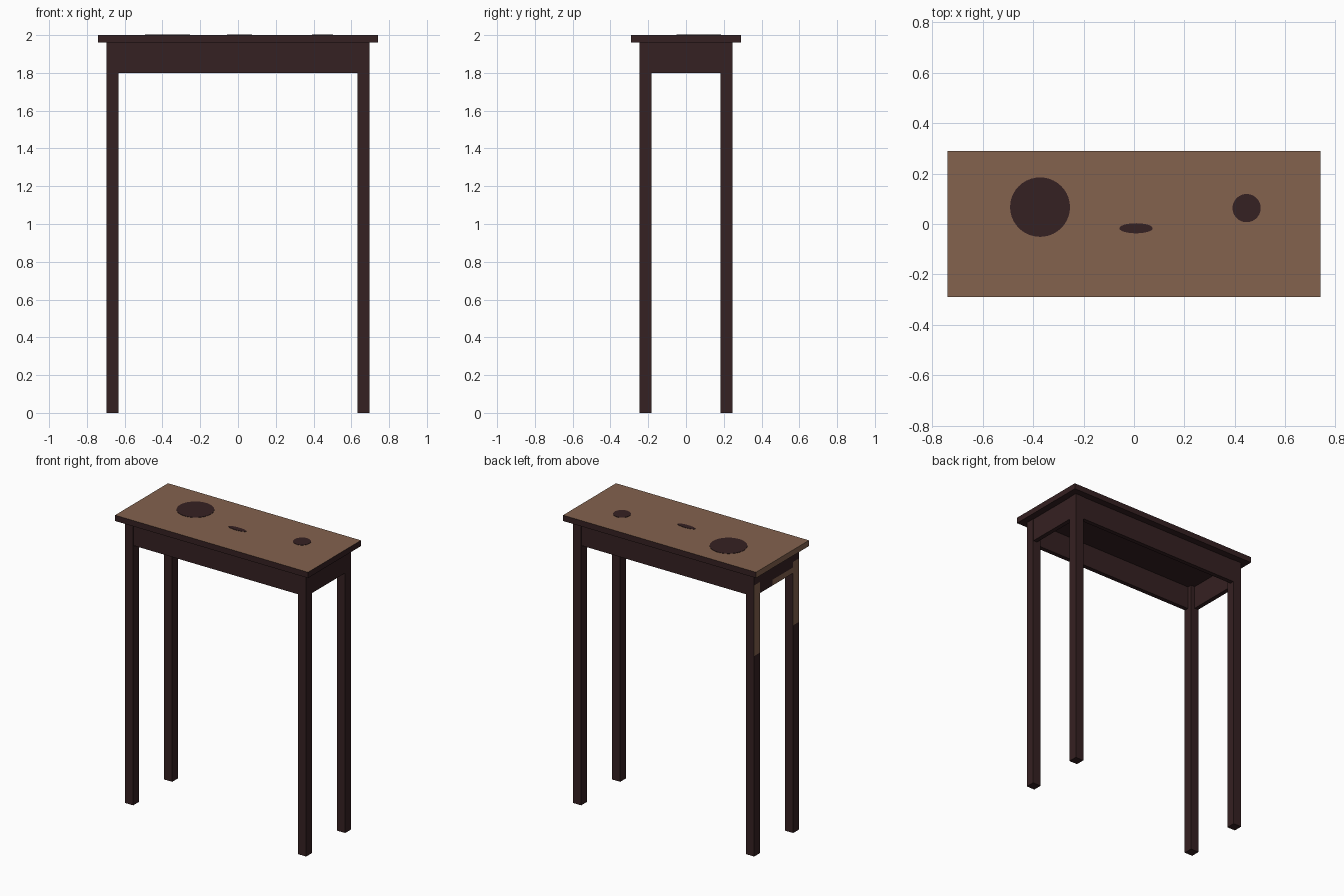
import bpy
import bmesh
from mathutils import Matrix

cube = bpy.data.objects.get("Cube")
if cube:
    bpy.data.objects.remove(cube, do_unlink=True)


def make_material(name, color):
    mat = bpy.data.materials.new(name)
    mat.use_nodes = True
    mat.diffuse_color = color
    mat.node_tree.nodes["Principled BSDF"].inputs["Base Color"].default_value = color
    return mat


DARK = make_material("dark_wood", (0.036, 0.015, 0.016, 1))
LIGHT = make_material("worn_light_wood", (0.227, 0.122, 0.076, 1))


def finish(name, bm, is_light=None):
    """Turn a bmesh into an object, colouring the faces chosen by the rule."""
    bm.normal_update()
    if is_light:
        for face in bm.faces:
            face.material_index = int(is_light(face.normal, face.calc_center_median()))
    mesh = bpy.data.meshes.new(name)
    bm.to_mesh(mesh)
    bm.free()
    mesh.materials.append(DARK)
    mesh.materials.append(LIGHT)
    obj = bpy.data.objects.new(name, mesh)
    bpy.context.collection.objects.link(obj)
    return obj


def box(name, low, high, is_light=None, cuts=()):
    """Box between two corners, sliced at (axis, position) cuts."""
    bm = bmesh.new()
    size = [h - l for l, h in zip(low, high)]
    mid = [(h + l) / 2 for l, h in zip(low, high)]
    bmesh.ops.create_cube(bm, size=1, matrix=Matrix.Translation(mid) @ Matrix.Diagonal((*size, 1)))
    for axis, position in cuts:
        normal, point = [0, 0, 0], [0, 0, 0]
        normal[axis], point[axis] = 1, position
        bmesh.ops.bisect_plane(bm, geom=bm.verts[:] + bm.edges[:] + bm.faces[:],
                               plane_co=point, plane_no=normal)
    return finish(name, bm, is_light)


TOP, UNDER, APRON_Z = 2.0, 1.96, 1.80
LEG_X, LEG_Y, LEG_W = 0.695, 0.245, 0.063
APRON_T = 0.03

# Table top: worn surface and right end
box("table_top", (-0.74, -0.29, UNDER), (0.74, 0.29, TOP),
    lambda n, c: n.z > 0.5 or n.x < -0.5)

# Legs: the two right ones have a worn patch on the outer face
for side, sx in (("left", 1), ("right", -1)):
    for end, sy in (("front", -1), ("back", 1)):
        xs = sorted((sx * LEG_X, sx * (LEG_X - LEG_W)))
        ys = sorted((sy * LEG_Y, sy * (LEG_Y - LEG_W)))
        low = 1.44 if sy < 0 else 1.39
        worn = side == "right"
        box(f"{end}_{side}_leg", (xs[0], ys[0], 0), (xs[1], ys[1], UNDER),
            (lambda n, c: n.x < -0.5 and low < c.z < 1.88) if worn else None,
            ((2, low), (2, 1.88)) if worn else ())

# Apron boards between the legs
IN_X, IN_Y = LEG_X - LEG_W, LEG_Y - LEG_W
FACE_X, FACE_Y = LEG_X - 0.003, LEG_Y - 0.003
for end, sy in (("front", -1), ("back", 1)):
    ys = sorted((sy * FACE_Y, sy * (FACE_Y - APRON_T)))
    box(f"{end}_apron", (-IN_X, ys[0], APRON_Z), (IN_X, ys[1], UNDER))
box("left_apron", (FACE_X - APRON_T, -IN_Y, APRON_Z), (FACE_X, IN_Y, UNDER))
box("right_apron", (-FACE_X, -IN_Y, APRON_Z), (APRON_T - FACE_X, IN_Y, UNDER),
    lambda n, c: n.x < -0.5 and c.z < 1.84 and c.y < 0.04, ((2, 1.84), (1, 0.04)))


# Dark stains on the table top
def stain(name, x, y, rx, ry):
    bm = bmesh.new()
    bmesh.ops.create_cone(bm, cap_ends=True, segments=40, radius1=1, radius2=1, depth=1,
                          matrix=Matrix.Translation((x, y, TOP)) @ Matrix.Diagonal((rx, ry, 0.004, 1)))
    finish(name, bm)


stain("large_round_stain", -0.373, 0.067, 0.119, 0.118)
stain("small_round_stain", 0.447, 0.063, 0.056, 0.056)
stain("oval_stain", 0.008, -0.017, 0.066, 0.02)
